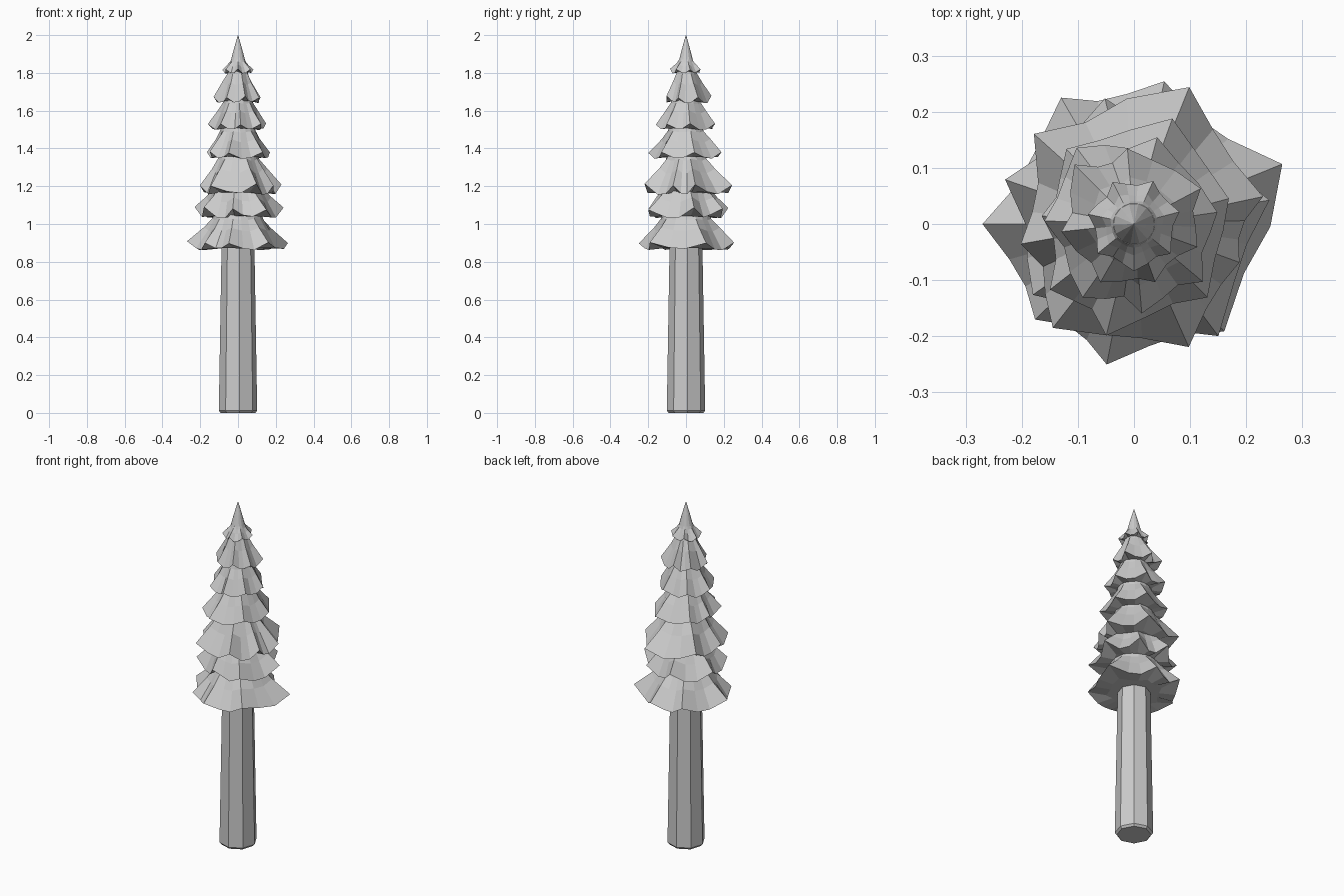
import bpy, bmesh, math, random
from mathutils import Vector

random.seed(4)
cube = bpy.data.objects.get("Cube")
if cube:
    bpy.data.objects.remove(cube)

grey = bpy.data.materials.new("plain_grey")
grey.use_nodes = True
grey.diffuse_color = (0.6, 0.6, 0.6, 1)
grey.node_tree.nodes["Principled BSDF"].inputs["Base Color"].default_value = (0.6, 0.6, 0.6, 1)


def loft(name, rings):
    """Skin a list of equal-length point rings and close both ends."""
    bm = bmesh.new()
    loops = [[bm.verts.new(p) for p in ring] for ring in rings]
    n = len(rings[0])
    for low, high in zip(loops, loops[1:]):
        for i in range(n):
            j = (i + 1) % n
            bm.faces.new((low[i], low[j], high[j], high[i]))
    for loop in (loops[0], loops[-1]):
        centre = bm.verts.new(sum((v.co for v in loop), Vector()) / n)
        for i in range(n):
            bm.faces.new((loop[i], loop[(i + 1) % n], centre))
    bmesh.ops.recalc_face_normals(bm, faces=bm.faces)
    mesh = bpy.data.meshes.new(name)
    bm.to_mesh(mesh)
    bm.free()
    mesh.materials.append(grey)
    obj = bpy.data.objects.new(name, mesh)
    bpy.context.collection.objects.link(obj)


def polar(angle, radius, z):
    a = math.radians(angle)
    return Vector((radius * math.cos(a), radius * math.sin(a), z))


def branch_tier(name, bottom, top, top_radius, droop, tips):
    """Skirt with raised outer tips and lower, recessed points between them."""
    rim = []
    for k, (angle, radius) in enumerate(tips):
        nxt, nxt_radius = tips[(k + 1) % len(tips)]
        gap = (nxt - angle) % 360
        rim.append((angle, radius, bottom + droop * random.uniform(0.8, 1.1)))
        for f in (0.36, 0.68):
            mid = radius + (nxt_radius - radius) * f
            rim.append((angle + gap * f, mid * random.uniform(0.81, 0.9),
                        bottom + droop * random.uniform(0, 0.35)))
    height = top - bottom
    under = [polar(a, r * 0.6, bottom + 0.012) for a, r, z in rim]
    edge = [polar(a, r, z) for a, r, z in rim]
    rings = [under, edge]
    for t, spread in ((0.5, 0.42), (0.8, 0.12), (1.0, 0.0)):
        rings.append([polar(a, top_radius + (r - top_radius) * spread * random.uniform(0.9, 1.1),
                            z + (top - z) * t) for a, r, z in rim])
    loft(name, rings)


# Trunk: slightly tapered octagon with a small bevel at the foot
trunk = ((0.0, 0.092), (0.012, 0.102), (0.9, 0.087))
loft("trunk", [[polar(45 * i + 5, r, z) for i in range(8)] for z, r in trunk])

# Branch tiers from the lowest upward
branch_tier("branches_lowest", 0.86, 1.06, 0.12, 0.045,
            [(22, .285), (78, .26), (120, .26), (180, .27), (224, .245), (259, .255), (310, .25)])
branch_tier("branches_second", 1.03, 1.2, 0.125, 0.055,
            [(10, .245), (58, .23), (103, .23), (161, .243), (215, .22), (262, .2), (307, .25)])
branch_tier("branches_third", 1.155, 1.38, 0.095, 0.055,
            [(12, .235), (68, .263), (138, .24), (190, .205), (232, .235), (294, .24), (340, .2)])
branch_tier("branches_fourth", 1.345, 1.52, 0.085, 0.035,
            [(15, .175), (70, .2), (132, .18), (175, .165), (218, .19), (256, .205), (315, .185)])
branch_tier("branches_fifth", 1.495, 1.67, 0.07, 0.035,
            [(8, .15), (75, .16), (127, .17), (178, .16), (235, .16), (275, .16), (320, .16)])
branch_tier("branches_sixth", 1.64, 1.83, 0.045, 0.035,
            [(28, .135), (95, .135), (135, .15), (186, .13), (240, .12), (290, .11), (340, .12)])
branch_tier("treetop", 1.795, 1.87, 0.037, 0.025,
            [(15 + 51 * i, 0.084) for i in range(7)])

# Pointed spire
loft("spire", [[polar(26 * i, r, z) for i in range(14)]
               for z, r in ((1.85, 0.042), (1.93, 0.021), (2.0, 0.001))])
